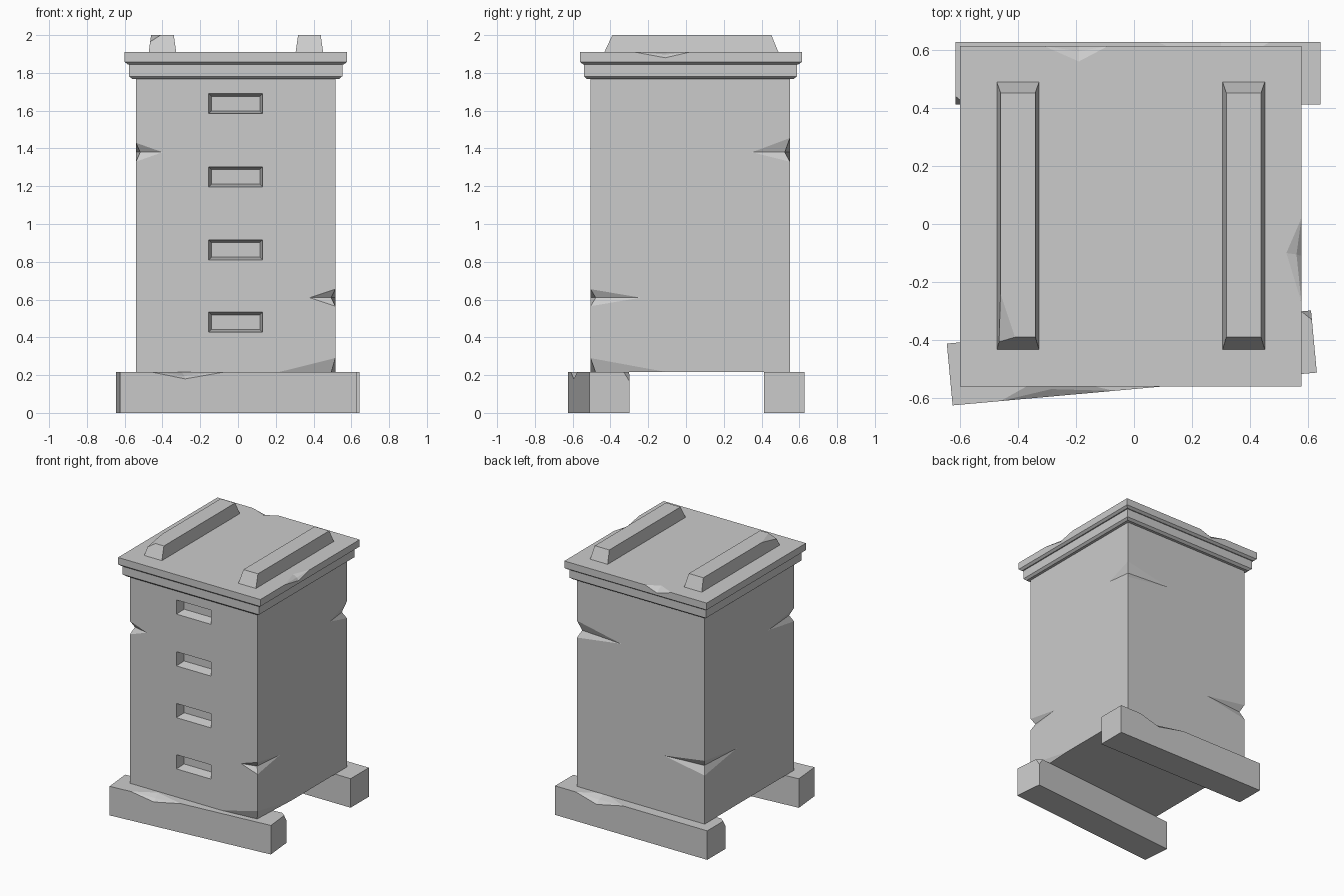
import bpy, bmesh
from mathutils import Vector

if "Cube" in bpy.data.objects:
    bpy.data.objects.remove(bpy.data.objects["Cube"])

def make(name, verts, faces):
    bm = bmesh.new()
    vs = [bm.verts.new(v) for v in verts]
    for f in faces:
        bm.faces.new([vs[i] for i in f])
    bmesh.ops.recalc_face_normals(bm, faces=bm.faces)
    me = bpy.data.meshes.new(name)
    bm.to_mesh(me)
    bm.free()
    ob = bpy.data.objects.new(name, me)
    bpy.context.collection.objects.link(ob)
    return ob

def loft(name, *rings):
    """Closed solid through a stack of four-point rings."""
    faces = [(0, 1, 2, 3), tuple(4 * len(rings) - 4 + i for i in range(4))]
    for r in range(len(rings) - 1):
        a = 4 * r
        faces += [(a + i, a + (i + 1) % 4, a + 4 + (i + 1) % 4, a + 4 + i) for i in range(4)]
    return make(name, [p for ring in rings for p in ring], faces)

def rect(z, x0, x1, y0, y1):
    return [(x0, y0, z), (x1, y0, z), (x1, y1, z), (x0, y1, z)]

def cut(ob, cutter):
    m = ob.modifiers.new("cut", 'BOOLEAN')
    m.operation, m.solver, m.object = 'DIFFERENCE', 'EXACT', cutter
    bpy.context.view_layer.objects.active = ob
    bpy.ops.object.modifier_apply(modifier=m.name)
    bpy.data.objects.remove(cutter)

def chip(ob, a, b, p, q, r):
    """Dent edge a-b, reaching p and q on its two faces, deepest at r."""
    r = Vector(r)
    pts = [r + (Vector(v) - r) * 1.25 for v in (a, b, p, q)] + [r]
    cut(ob, make("chip_cutter", pts, [(4, 0, 2), (4, 2, 1), (4, 1, 3), (4, 3, 0), (0, 1, 2), (0, 1, 3)]))

def cut_corner(ob, a, b, c):
    a, b, c = Vector(a), Vector(b), Vector(c)
    n = (b - a).cross(c - a)
    bm = bmesh.new()
    bm.from_mesh(ob.data)
    mid = sum((v.co for v in bm.verts), Vector()) / len(bm.verts)
    if (mid - a).dot(n) > 0:
        n = -n
    res = bmesh.ops.bisect_plane(bm, geom=bm.verts[:] + bm.edges[:] + bm.faces[:],
                                 plane_co=a, plane_no=n, clear_outer=True)
    bmesh.ops.holes_fill(bm, edges=[e for e in bm.edges if e.is_boundary], sides=0)
    bmesh.ops.recalc_face_normals(bm, faces=bm.faces)
    bm.to_mesh(ob.data)
    bm.free()

# Hive body
X0, X1, Y0, Y1 = -0.54, 0.515, -0.505, 0.55
body = loft("hive_body", rect(0.217, X0, X1, Y0, Y1), rect(1.775, X0, X1, Y0, Y1))

# Hand slots down the front
for z in (0.48, 0.863, 1.25, 1.637):
    rings = []
    for y, g in ((-0.54, 0.007), (-0.435, -0.014)):
        xa, xb, h = -0.155 - g, 0.13 + g, 0.053 + g
        rings.append([(xa, y, z - h), (xb, y, z - h), (xb, y, z + h), (xa, y, z + h)])
    cut(body, loft("slot_cutter", *rings))

# Dents in the vertical corners: x, y, z low, mid, high, reach in x, reach in y
for x, y, lo, z, hi, px, qy in ((X1, Y0, 0.565, 0.61, 0.655, 0.38, -0.24),
                                (X0, Y0, 1.33, 1.38, 1.43, -0.40, -0.20),
                                (X1, Y1, 1.33, 1.38, 1.455, 0.15, 0.35),
                                (X0, Y1, 0.58, 0.64, 0.69, -0.20, 0.17),
                                (X1, Y0, 0.13, 0.212, 0.29, 0.20, -0.08)):
    r = (x - (0.022 if x > 0 else -0.022), y - (0.027 if y > 0 else -0.027), z)
    chip(body, (x, y, lo), (x, y, hi), (px, y, z), (x, qy, z), r)

# Lid: rim and slab with bevelled undersides
loft("lid_rim", rect(1.768, -0.56, 0.535, -0.525, 0.57),
     rect(1.782, -0.577, 0.552, -0.54, 0.588), rect(1.85, -0.577, 0.552, -0.54, 0.588))
slab = loft("lid_slab", rect(1.845, -0.583, 0.56, -0.545, 0.595),
            rect(1.858, -0.6, 0.577, -0.56, 0.613), rect(1.91, -0.6, 0.577, -0.56, 0.613))
chip(slab, (0.577, -0.27, 1.91), (0.577, 0.02, 1.91), (0.525, -0.1, 1.91),
     (0.577, -0.11, 1.88), (0.56, -0.105, 1.897))
chip(slab, (-0.31, 0.613, 1.91), (-0.09, 0.613, 1.91), (-0.19, 0.56, 1.91),
     (-0.19, 0.613, 1.875), (-0.19, 0.595, 1.895))

# Battens on the lid
for name, x in (("left_batten", -0.4), ("right_batten", 0.378)):
    bar = loft(name, rect(1.908, x - 0.073, x + 0.073, -0.433, 0.49),
               rect(2.0, x - 0.06, x + 0.06, -0.39, 0.452))
    if x < 0:
        cut_corner(bar, (-0.46, -0.24, 2.0), (-0.41, -0.39, 2.0), (-0.465, -0.406, 1.965))

# Support beams, the front one askew
foot = [(-0.645, -0.412), (-0.625, -0.625), (0.63, -0.512), (0.61, -0.298)]
front = loft("front_beam", [(x, y, 0) for x, y in foot], [(x, y, 0.217) for x, y in foot])
edge_y = lambda x: -0.625 + (x + 0.625) * 0.113 / 1.255
chip(front, (-0.46, edge_y(-0.46), 0.217), (-0.07, edge_y(-0.07), 0.217), (-0.3, -0.52, 0.217),
     (-0.28, edge_y(-0.28), 0.18), (-0.285, edge_y(-0.28) + 0.025, 0.198))
cut_corner(front, (0.575, -0.30, 0.217), (0.613, -0.33, 0.217), (0.61, -0.298, 0.165))

back = loft("back_beam", rect(0, -0.615, 0.643, 0.412, 0.628), rect(0.217, -0.615, 0.643, 0.412, 0.628))
chip(back, (0.08, 0.628, 0.217), (0.47, 0.628, 0.217), (0.3, 0.53, 0.217),
     (0.3, 0.628, 0.17), (0.3, 0.6, 0.195))
cut_corner(back, (-0.615, 0.44, 0.217), (-0.58, 0.412, 0.217), (-0.615, 0.412, 0.17))
